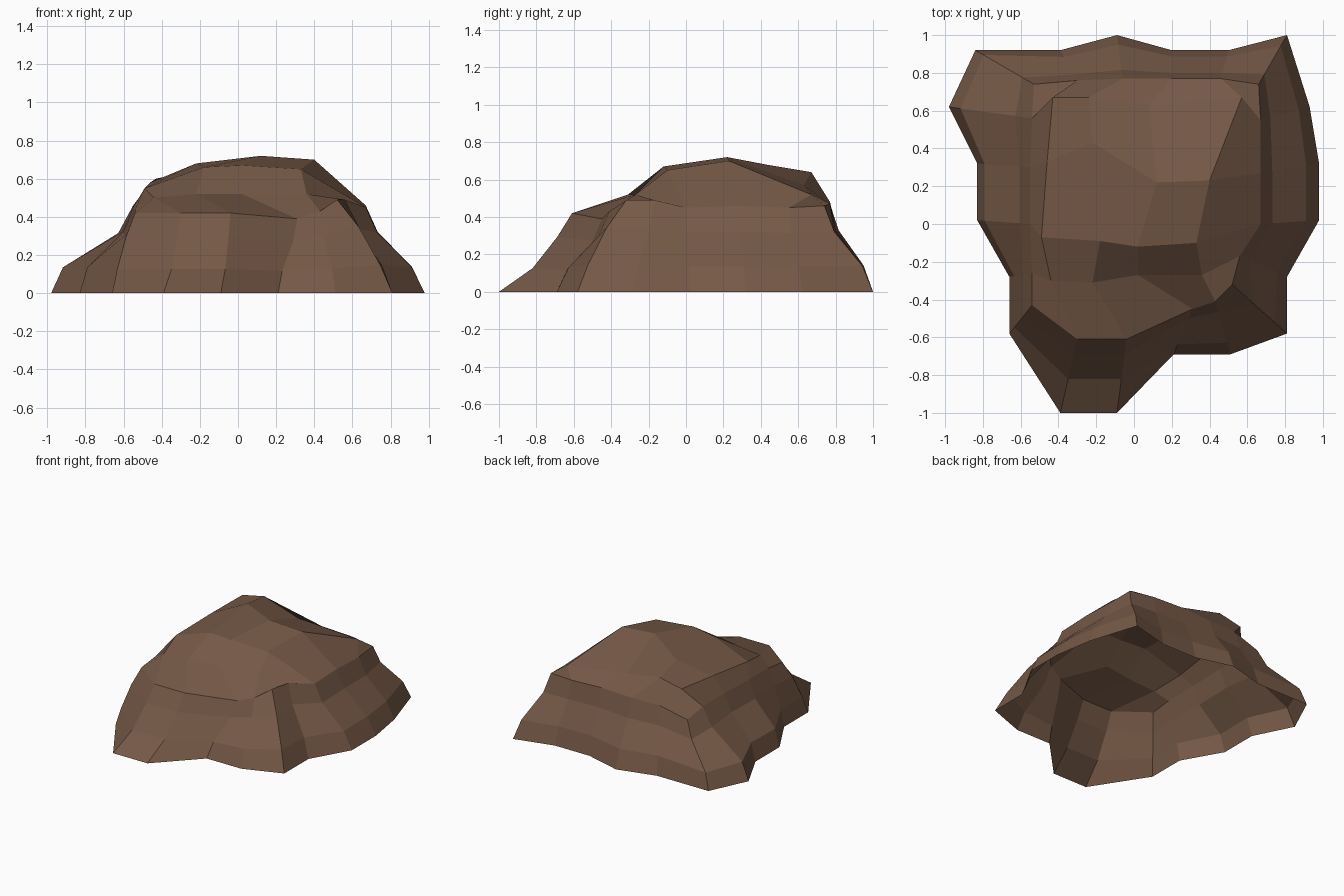
import bpy, bmesh
from mathutils import Vector

if "Cube" in bpy.data.objects:
    bpy.data.objects.remove(bpy.data.objects["Cube"])

# Ground outline, counter-clockwise from the front bump
BASE = [(-.39, -1), (-.09, -1), (.21, -.69), (.51, -.69), (.81, -.58),
        (.81, -.28), (.98, .02), (.98, .32), (.93, .62), (.81, 1),
        (.5, .92), (.2, .92), (-.09, 1), (-.39, .92), (-.84, .92),
        (-.98, .62), (-.83, .32), (-.83, .02), (-.66, -.28), (-.66, -.58)]

# Shoulder outline where the walls turn into the crown
SHOULDER = [(-.30, -.61, .42), (-.04, -.61, .42), (.31, -.45, .39), (.43, -.41, .43), (.52, -.32, .49),
            (.56, -.17, .49), (.67, 0, .45), (.67, .27, .46), (.67, .55, .45), (.66, .74, .46),
            (.46, .77, .47), (.20, .77, .48), (-.06, .77, .47), (-.30, .76, .47), (-.53, .74, .41),
            (-.54, .56, .45), (-.55, .30, .46), (-.55, 0, .45), (-.54, -.26, .44), (-.54, -.43, .42)]

# Crown points, rows from front to back
CROWN = [[(-.44, -.30, .50), (-.22, -.31, .52), (.02, -.27, .52), (.36, -.27, .52)],
         [(-.49, -.07, .55), (-.18, -.09, .66), (.02, -.12, .67), (.33, -.10, .65)],
         [(-.46, .33, .58), (-.22, .43, .68), (.12, .22, .72), (.40, .23, .70)],
         [(-.43, .67, .60), (-.24, .67, .64), (.08, .63, .57), (.57, .67, .52)]]

bm = bmesh.new()
n = len(BASE)

# Walls: four rings, bulging outward between ground and shoulder
rings = []
for level, up in enumerate([0, .30, .70, 1]):
    ring = []
    for i, ((bx, by), s) in enumerate(zip(BASE, SHOULDER)):
        low, mid = .22, .80
        if by < -.9:                 # front bump slopes more
            low = .46
        elif i in (4, 18, 19):       # front corners run straight
            low, mid = .22, .60
        elif bx < -.8:               # left side starts steep
            low = .14
        f = (0, low, mid, 1)[level]
        ring.append(bm.verts.new((bx + (s[0] - bx) * f, by + (s[1] - by) * f, s[2] * up)))
    rings.append(ring)
for low, high in zip(rings, rings[1:]):
    for i in range(n):
        j = (i + 1) % n
        bm.faces.new((low[i], low[j], high[j], high[i]))

# Crown: 6 x 6 grid, its border is the shoulder ring
grid = {}
for k, v in enumerate(rings[-1]):
    side, step = divmod((k + 1) % n, 5)
    grid[[(step, 0), (5, step), (5 - step, 5), (0, 5 - step)][side]] = v
for r, row in enumerate(CROWN):
    for c, p in enumerate(row):
        grid[c + 1, r + 1] = bm.verts.new(Vector(p))
for c in range(5):
    for r in range(5):
        bm.faces.new((grid[c, r], grid[c + 1, r], grid[c + 1, r + 1], grid[c, r + 1]))

# Open-bottomed rock with flat faces
mesh = bpy.data.meshes.new("rock_mound")
bm.to_mesh(mesh)
bm.free()
rock = bpy.data.objects.new("rock_mound", mesh)
bpy.context.collection.objects.link(rock)

brown = bpy.data.materials.new("earth brown")
brown.diffuse_color = (.18, .10, .062, 1)
brown.use_nodes = True
brown.node_tree.nodes["Principled BSDF"].inputs["Base Color"].default_value = brown.diffuse_color
mesh.materials.append(brown)
